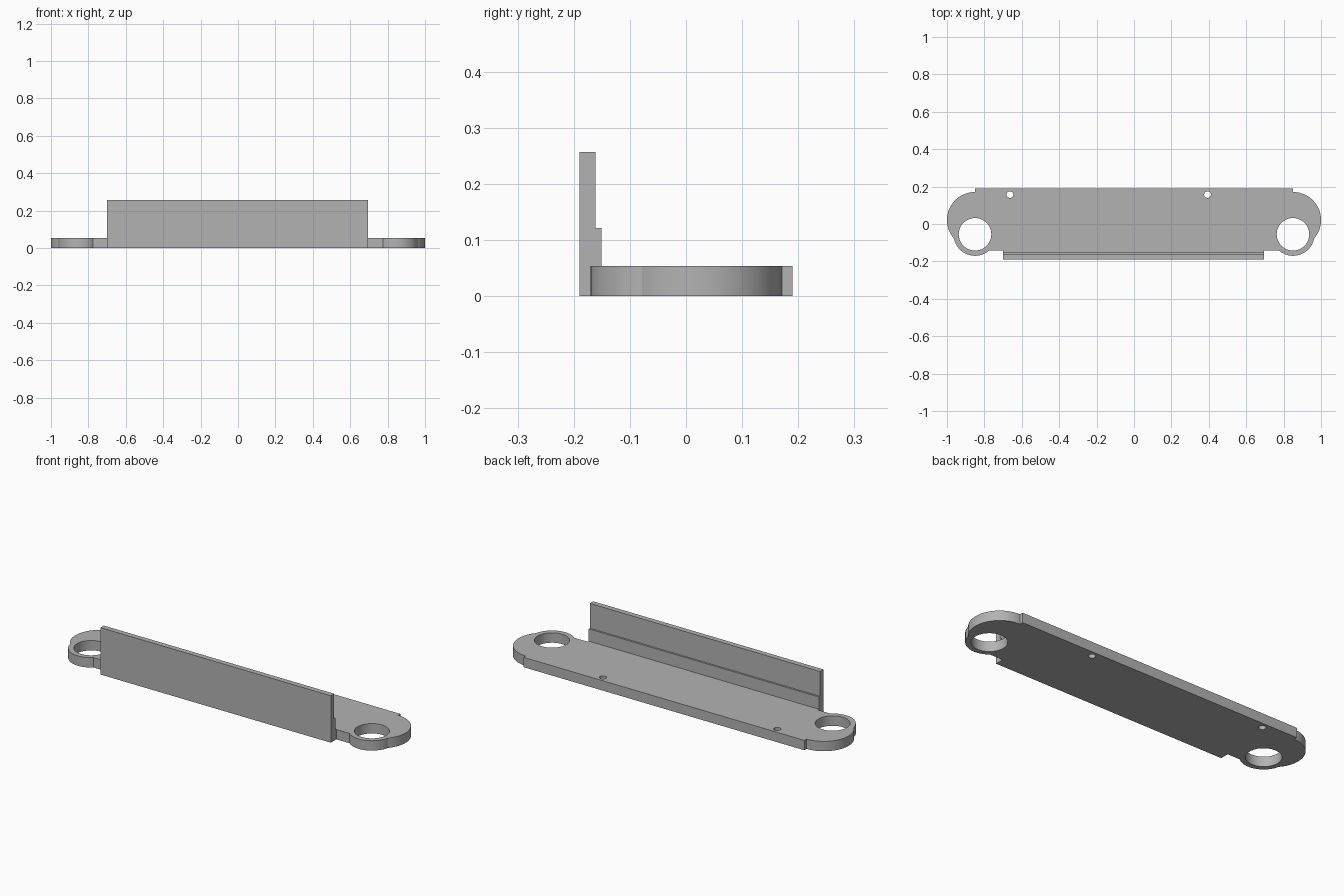
import bpy, bmesh, math

cube = bpy.data.objects.get("Cube")
if cube:
    bpy.data.objects.remove(cube, do_unlink=True)

THICK = 0.054          # base plate thickness
END_X = 0.85           # centre of both rounded ends
LOBE_Y, LOBE_R = 0.021, 0.15
RING_Y, RING_R, BORE_R = -0.055, 0.115, 0.087
BACK, FRONT, WALL_BACK = 0.19, -0.142, -0.151
WALL_L, WALL_R = 0.695, -0.70

grey = bpy.data.materials.new("plain grey")
grey.use_nodes = True
colour = (0.45, 0.45, 0.45, 1)
grey.diffuse_color = colour
grey.node_tree.nodes["Principled BSDF"].inputs["Base Color"].default_value = colour


def arc(cx, cy, r, start, end, steps):
    return [(cx + r * math.cos(start + (end - start) * i / steps),
             cy + r * math.sin(start + (end - start) * i / steps))
            for i in range(steps + 1)]


def circle(cx, cy, r, steps):
    return arc(cx, cy, r, 0, math.tau, steps)[:-1]


def prism(name, loops, to_3d, direction):
    """Fill flat loops (outline first, then holes) and extrude them."""
    bm = bmesh.new()
    edges = []
    for loop in loops:
        verts = [bm.verts.new(to_3d(a, b)) for a, b in loop]
        edges += [bm.edges.new((v, verts[i - 1])) for i, v in enumerate(verts)]
    bmesh.ops.triangle_fill(bm, edges=edges, use_beauty=True)
    new = bmesh.ops.extrude_face_region(bm, geom=bm.faces[:], use_keep_orig=True)
    bmesh.ops.translate(bm, vec=direction,
                        verts=[g for g in new["geom"] if isinstance(g, bmesh.types.BMVert)])
    bmesh.ops.recalc_face_normals(bm, faces=bm.faces[:])
    mesh = bpy.data.meshes.new(name)
    bm.to_mesh(mesh)
    bm.free()
    mesh.materials.append(grey)
    obj = bpy.data.objects.new(name, mesh)
    bpy.context.collection.objects.link(obj)
    bpy.ops.object.select_all(action="DESELECT")
    obj.select_set(True)
    bpy.context.view_layer.objects.active = obj
    bpy.ops.object.shade_smooth_by_angle(angle=math.radians(25))
    return obj


# Height where the end lobe meets the ring around the bore
gap = LOBE_Y - RING_Y
meet = RING_Y + (gap ** 2 + RING_R ** 2 - LOBE_R ** 2) / (2 * gap)
lobe_angle = math.asin((meet - LOBE_Y) / LOBE_R)
ring_angle = math.asin((meet - RING_Y) / RING_R)
foot_angle = math.pi + math.asin((RING_Y - FRONT) / RING_R)

# Half outline of one end, from the back edge round to the front edge
end = [(END_X, BACK)]
end += arc(END_X, LOBE_Y, LOBE_R, math.pi / 2, lobe_angle, 32)
end += arc(END_X, RING_Y, RING_R, ring_angle, foot_angle - math.tau, 28)[1:]
left = end + [(WALL_L, FRONT), (WALL_L, WALL_BACK)]
right = [(-x, y) for x, y in end] + [(WALL_R, FRONT), (WALL_R, WALL_BACK)]

# Base plate with two bores and two screw holes
holes = [circle(s * END_X, RING_Y, BORE_R, 48) for s in (1, -1)]
holes += [circle(x, 0.157, 0.018, 24) for x in (-0.663, 0.393)]
prism("base_plate", [left + right[::-1]] + holes,
      lambda x, y: (x, y, 0), (0, 0, THICK))

# Front wall, thicker up to a ledge
wall = [(-0.19, 0), (WALL_BACK, 0), (WALL_BACK, 0.121),
        (-0.161, 0.121), (-0.161, 0.257), (-0.19, 0.257)]
prism("front_wall", [wall], lambda y, z: (WALL_R, y, z), (WALL_L - WALL_R, 0, 0))
